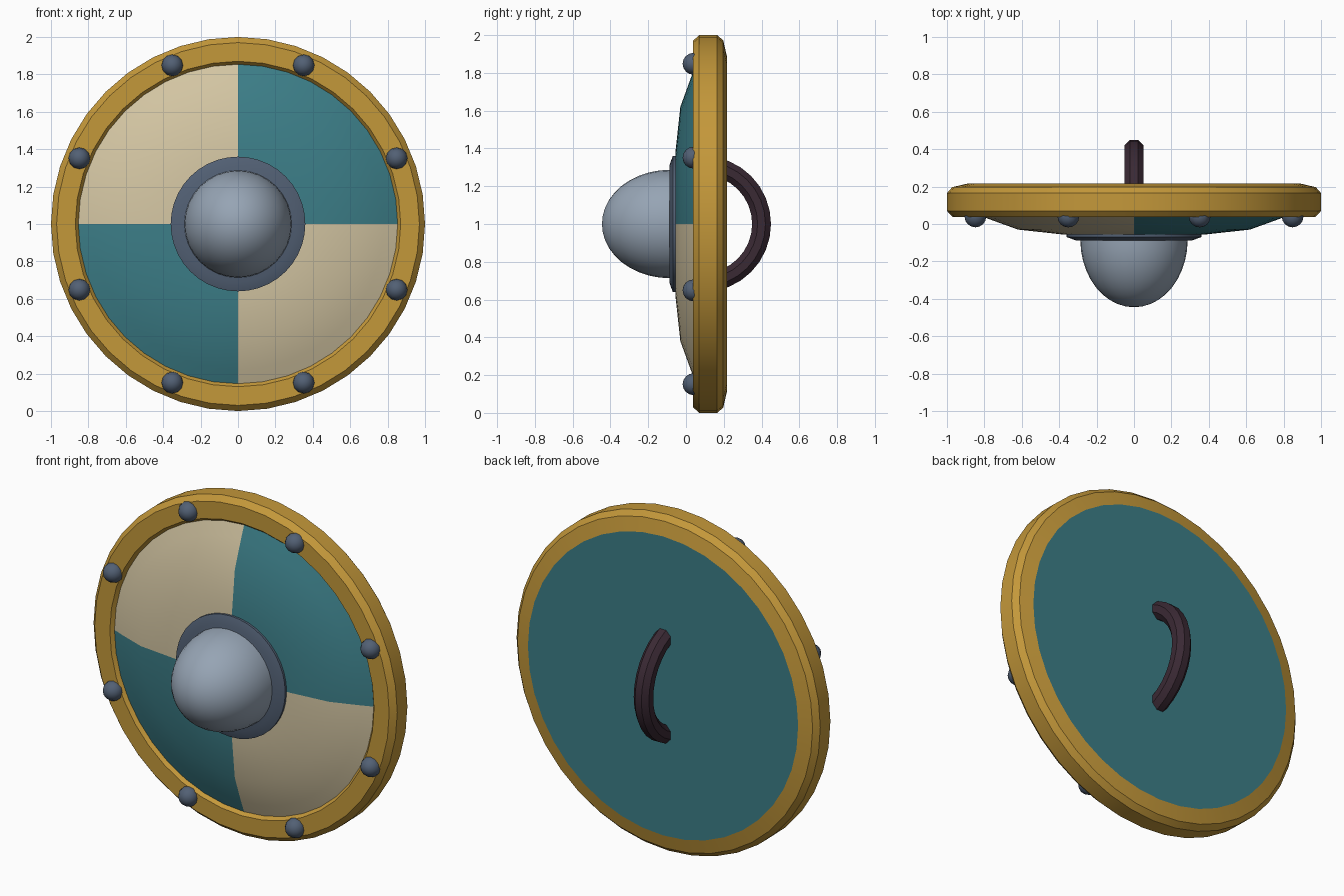
import bpy, bmesh
from math import sin, cos, pi, radians

if "Cube" in bpy.data.objects:
    bpy.data.objects.remove(bpy.data.objects["Cube"])


def material(name, r, g, b):
    m = bpy.data.materials.new(name)
    lin = [((c / 255 + 0.055) / 1.055) ** 2.4 for c in (r, g, b)]
    m.diffuse_color = (*lin, 1)
    m.use_nodes = True
    m.node_tree.nodes["Principled BSDF"].inputs["Base Color"].default_value = m.diffuse_color
    return m


gold = material("gold", 196, 152, 58)
tan = material("tan", 212, 198, 163)
teal = material("teal", 60, 126, 136)
steel = material("steel", 150, 164, 180)
iron = material("dark iron", 82, 96, 116)
leather = material("dark leather", 58, 41, 52)


def finish(name, bm, mats, angle=30):
    bmesh.ops.recalc_face_normals(bm, faces=bm.faces)
    me = bpy.data.meshes.new(name)
    bm.to_mesh(me)
    bm.free()
    for m in mats:
        me.materials.append(m)
    me.shade_smooth()
    me.set_sharp_from_angle(angle=radians(angle))
    ob = bpy.data.objects.new(name, me)
    bpy.context.collection.objects.link(ob)
    return ob


def lathe(profile, n, closed=False):
    """Turn (radius, y) points around the shield axis, which runs along y at z = 1."""
    bm = bmesh.new()
    rings = []
    for r, y in profile:
        if r == 0:
            rings.append([bm.verts.new((0, y, 1))] * n)
        else:
            rings.append([bm.verts.new((r * cos(2 * pi * i / n), y, 1 + r * sin(2 * pi * i / n)))
                          for i in range(n)])
    pairs = list(zip(rings, rings[1:]))
    if closed:
        pairs.append((rings[-1], rings[0]))
    for a, b in pairs:
        for i in range(n):
            j = (i + 1) % n
            bm.faces.new(list(dict.fromkeys((a[i], a[j], b[j], b[i]))))
    return bm


# Domed board, quartered in two colours on the front
bm = lathe([(0, -0.065), (0.2, -0.063), (0.39, -0.055), (0.62, -0.03), (0.78, 0.028),
            (0.86, 0.06), (0.89, 0.1), (0.89, 0.216), (0, 0.216)], 40)
for f in bm.faces:
    c = f.calc_center_median()
    f.material_index = int(c.y < 0.09 and c.x * (c.z - 1) < 0)
finish("board", bm, [teal, tan])

# Bevelled metal rim
finish("rim", lathe([(0.84, 0.075), (0.87, 0.037), (0.97, 0.037), (1.0, 0.07), (1.0, 0.165),
                     (0.972, 0.197), (0.89, 0.216), (0.86, 0.2)], 40, True), [gold])

# Boss flange and dome
finish("boss_flange", lathe([(0, -0.04), (0.36, -0.04), (0.36, -0.07), (0.31, -0.088),
                             (0, -0.088)], 40), [iron])
dome = [(0.287 * cos(k * pi / 20), -0.085 - 0.36 * sin(k * pi / 20)) for k in range(10)]
finish("boss_dome", lathe([(0, -0.07), (0.287, -0.07)] + dome + [(0, -0.445)], 32), [steel])

# Rivets around the rim
for k in range(8):
    a = radians(22.5 + 45 * k)
    bm = bmesh.new()
    bmesh.ops.create_uvsphere(bm, u_segments=12, v_segments=8, radius=0.058)
    for v in bm.verts:
        x, y, z = v.co
        v.co = (x + 0.918 * cos(a), z + 0.04, y + 1 + 0.918 * sin(a))
    finish(f"rivet_{k + 1}", bm, [iron], 40)

# Arched grip on the back
bm = bmesh.new()
sides, steps = 8, 16
rings = []
for i in range(steps + 1):
    t = pi * i / steps
    ring = []
    for s in range(sides):
        p = 2 * pi * (s + 0.5) / sides
        r = 0.31 + 0.054 * cos(p)
        ring.append(bm.verts.new((0.054 * sin(p), 0.09 + r * sin(t), 1 + r * cos(t))))
    rings.append(ring)
for a, b in zip(rings, rings[1:]):
    for s in range(sides):
        q = (s + 1) % sides
        bm.faces.new((a[s], a[q], b[q], b[s]))
bm.faces.new(rings[0])
bm.faces.new(rings[-1])
finish("grip", bm, [leather])
